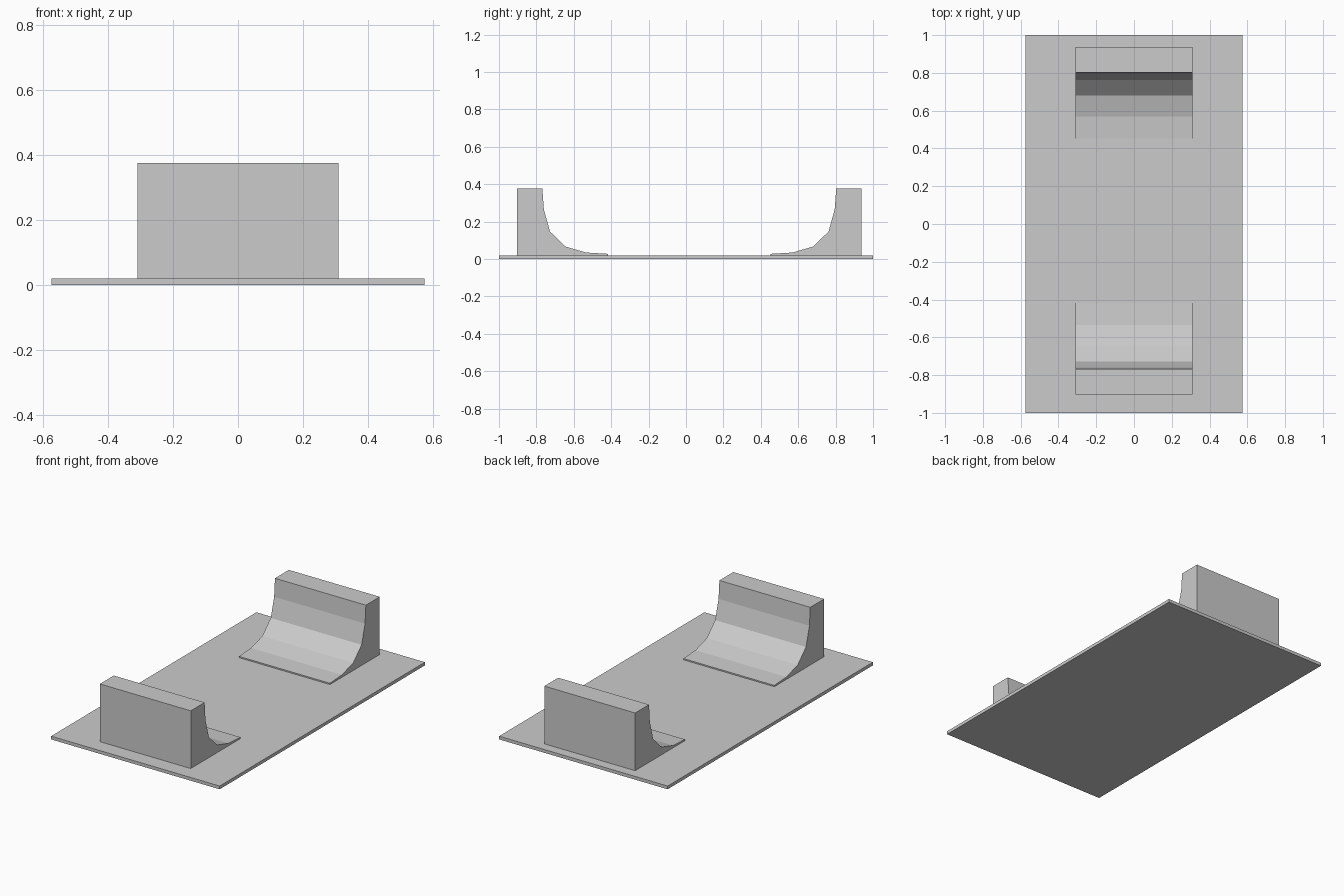
import bpy
import bmesh

cube = bpy.data.objects.get("Cube")
if cube:
    bpy.data.objects.remove(cube, do_unlink=True)

# Single plain grey
grey = bpy.data.materials.new("plain grey")
grey.use_nodes = True
colour = (0.6, 0.6, 0.6, 1)
grey.diffuse_color = colour
grey.node_tree.nodes["Principled BSDF"].inputs["Base Color"].default_value = colour


def extrude_profile(name, profile, half_width):
    """Extrude a closed (y, z) profile symmetrically along x."""
    bm = bmesh.new()
    face = bm.faces.new([bm.verts.new((-half_width, y, z)) for y, z in profile])
    out = bmesh.ops.extrude_face_region(bm, geom=[face])
    moved = [v for v in out["geom"] if isinstance(v, bmesh.types.BMVert)]
    bmesh.ops.translate(bm, verts=moved, vec=(2 * half_width, 0, 0))
    bmesh.ops.recalc_face_normals(bm, faces=bm.faces)
    mesh = bpy.data.meshes.new(name)
    bm.to_mesh(mesh)
    bm.free()
    mesh.materials.append(grey)
    obj = bpy.data.objects.new(name, mesh)
    bpy.context.collection.objects.link(obj)
    return obj


# Flat ground slab
base_top = 0.02
extrude_profile("base_plate", [(-1, 0), (1, 0), (1, base_top), (-1, base_top)], 0.575)

# Quarter-pipe ramps facing each other, mirrored about a slightly offset centre
mirror_y = 0.0175
ramp = [(-0.903, base_top), (-0.903, 0.376), (-0.768, 0.376), (-0.76, 0.265),
        (-0.727, 0.147), (-0.645, 0.067), (-0.535, 0.035), (-0.418, 0.028),
        (-0.418, base_top)]
extrude_profile("front_ramp", ramp, 0.31)
extrude_profile("back_ramp", [(2 * mirror_y - y, z) for y, z in ramp], 0.31)
